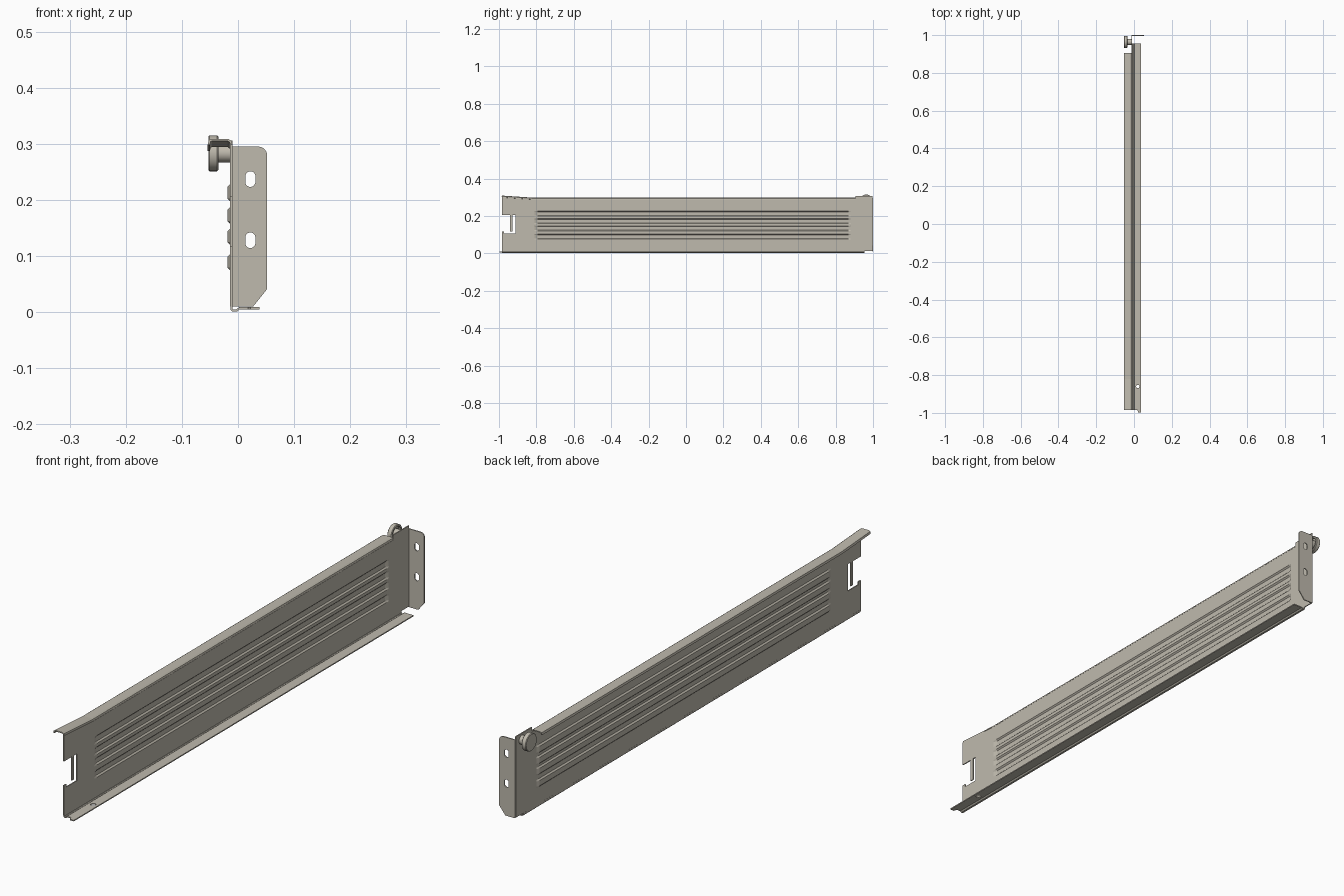
import bpy, bmesh, math
from mathutils import Vector

if "Cube" in bpy.data.objects:
    bpy.data.objects.remove(bpy.data.objects["Cube"])

steel = bpy.data.materials.new("beige_steel")
steel.diffuse_color = (0.52, 0.49, 0.42, 1)
steel.use_nodes = True
steel.node_tree.nodes["Principled BSDF"].inputs["Base Color"].default_value = steel.diffuse_color
T = 0.004          # sheet thickness
PX = -0.012        # x of the main panel


def finish(name, bm, thick=0.0, smooth=False):
    bmesh.ops.recalc_face_normals(bm, faces=bm.faces[:])
    me = bpy.data.meshes.new(name)
    bm.to_mesh(me)
    bm.free()
    me.materials.append(steel)
    ob = bpy.data.objects.new(name, me)
    bpy.context.collection.objects.link(ob)
    if thick:
        m = ob.modifiers.new("thickness", 'SOLIDIFY')
        m.thickness = thick
        m.offset = 0
    if smooth:
        bpy.ops.object.select_all(action='DESELECT')
        ob.select_set(True)
        bpy.context.view_layer.objects.active = ob
        bpy.ops.object.shade_smooth_by_angle(angle=math.radians(35))
    return ob


def grid(name, us, vs, point, keep=lambda u, v: True, thick=T):
    """Sheet made of quads over us x vs; keep() decides which cells stay."""
    bm = bmesh.new()
    vv = [[bm.verts.new(point(u, v)) for v in vs] for u in us]
    for i in range(len(us) - 1):
        for j in range(len(vs) - 1):
            if keep((us[i] + us[i + 1]) / 2, (vs[j] + vs[j + 1]) / 2):
                bm.faces.new((vv[i][j], vv[i + 1][j], vv[i + 1][j + 1], vv[i][j + 1]))
    bmesh.ops.delete(bm, geom=[v for v in bm.verts if not v.link_faces], context='VERTS')
    return finish(name, bm, thick)


def plate(name, outlines, point, thick=T):
    """Flat sheet filled between an outer outline and its holes."""
    bm = bmesh.new()
    for loop in outlines:
        vs = [bm.verts.new(point(a, b)) for a, b in loop]
        for a, b in zip(vs, vs[1:] + vs[:1]):
            bm.edges.new((a, b))
    bmesh.ops.triangle_fill(bm, edges=bm.edges[:], use_beauty=True)
    return finish(name, bm, thick)


def slot(cx, cz, r, h, n=16):
    """Rounded slot outline: radius r, straight half-length h in the second axis."""
    pts = []
    for k in range(n):
        a = 2 * math.pi * (k + 0.5) / n
        pts.append((cx + r * math.cos(a), cz + r * math.sin(a) + math.copysign(h, math.sin(a))))
    return pts


def lathe(name, profile, centre, n=32):
    """Closed profile of (x, radius) turned about the x axis."""
    bm = bmesh.new()
    rings = []
    for k in range(n):
        a = 2 * math.pi * k / n
        rings.append([bm.verts.new(Vector((x, r * math.cos(a), r * math.sin(a))) + Vector(centre))
                      for x, r in profile])
    for k in range(n):
        p, q = rings[k], rings[(k + 1) % n]
        for j in range(len(profile) - 1):
            bm.faces.new((p[j], q[j], q[j + 1], p[j + 1]))
    bmesh.ops.remove_doubles(bm, verts=bm.verts[:], dist=1e-5)
    return finish(name, bm, smooth=True)


def top_z(y):
    """Height of the top flange, flaring up towards the front."""
    t = min(1, max(0, (-0.82 - y) / 0.165))
    return 0.296 + 0.011 * t


# Main panel with pressed ribs and the front hook cut-out
ribs = [(0.075, 0.103), (0.120, 0.148), (0.158, 0.187), (0.198, 0.228)]
ys = [-0.985, -0.972, -0.94, -0.927, -0.912, -0.82, -0.81, -0.795, 0.868, 0.88, 0.905, 0.906, 0.998]
zs = sorted([0.012, 0.107, 0.118, 0.205, 0.25, 0.288]
            + [z for a, b in ribs for z in (a, a + 0.005, b - 0.005, b)])


def panel_point(y, z):
    inside = -0.8 < y < 0.87 and any(a + 0.004 < z < b - 0.004 for a, b in ribs)
    if z == zs[-1]:
        z = 0.306 if y > 0.9055 else top_z(y) - 0.008
    return (PX - (0.005 if inside else 0), y, z)


def panel_keep(y, z):
    if not 0.107 < z < 0.205 or y > -0.912:
        return True
    if y < -0.972:
        return z < 0.118
    return -0.94 < y < -0.927 and z > 0.118


grid("side_panel", ys, zs, panel_point, panel_keep)

# Top flange with rolled edges
top_prof = [(PX, -0.008), (-0.0135, -0.003), (-0.018, 0), (-0.047, 0), (-0.0505, -0.002), (-0.052, -0.009)]
grid("top_flange", [-0.985, -0.94, -0.88, -0.82, 0.905], range(len(top_prof)),
     lambda y, k: (top_prof[k][0], y, top_z(y) + top_prof[k][1]))

# Bottom bend and bottom flange with its screw hole
low_prof = [(PX, 0.012), (-0.0115, 0.005), (-0.009, 0.0025), (-0.003, 0.0025), (0.002, 0.007)]
grid("bottom_bend", [-0.985, 0.955], range(len(low_prof)),
     lambda y, k: (low_prof[k][0], y, low_prof[k][1]))
plate("bottom_flange",
      [[(0.002, -0.985), (0.018, -0.985), (0.022, -0.998), (0.038, -0.998), (0.038, 0.955), (0.002, 0.955)],
       slot(0.02, -0.86, 0.009, 0.0)],
      lambda x, y: (x, y, 0.007))

# Rear mounting plate with two slots
corner = [(0.036 + 0.016 * math.sin(a * math.pi / 12), 0.279 + 0.016 * math.cos(a * math.pi / 12))
          for a in range(7)]
plate("rear_plate",
      [[(PX, 0.01), (PX, 0.295)] + corner + [(0.052, 0.041), (0.027, 0.01)],
       slot(0.022, 0.237, 0.009, 0.005), slot(0.022, 0.128, 0.009, 0.005)],
      lambda x, z: (x, 0.998, z))

# Roller wheel with recessed inner side, and its axle
hub = (0, 0.964, 0.283)
lathe("roller", [(-0.053, 0), (-0.053, 0.030), (-0.051, 0.032), (-0.037, 0.032), (-0.035, 0.030),
                 (-0.035, 0.025), (-0.045, 0.024), (-0.045, 0)], hub)
lathe("roller_axle", [(-0.046, 0), (-0.046, 0.016), (PX, 0.016), (PX, 0)], hub, 24)
